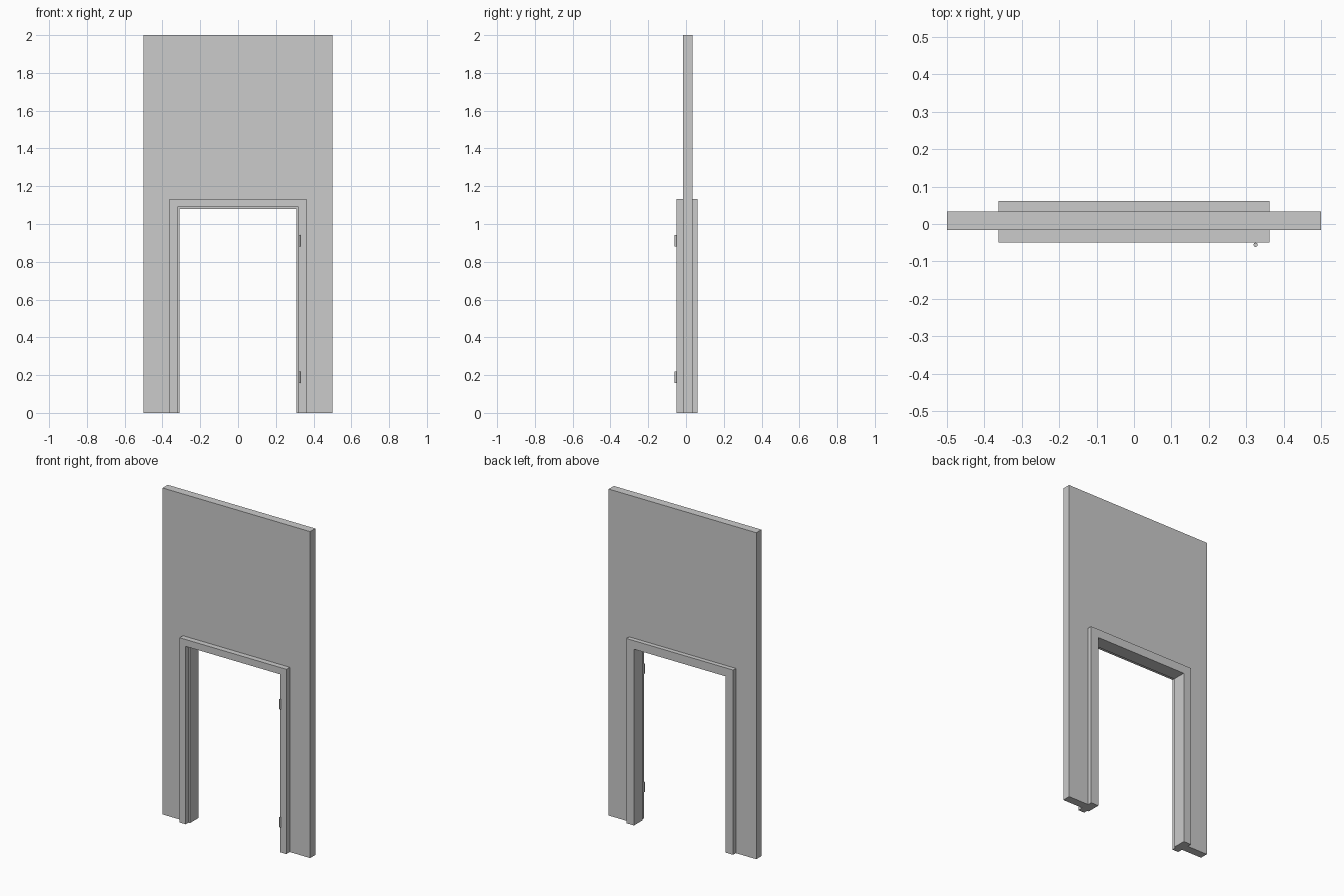
import bpy, bmesh
from mathutils import Vector

if "Cube" in bpy.data.objects:
    bpy.data.objects.remove(bpy.data.objects["Cube"])


def finish(name, bm):
    bmesh.ops.recalc_face_normals(bm, faces=bm.faces[:])
    me = bpy.data.meshes.new(name)
    bm.to_mesh(me)
    bm.free()
    ob = bpy.data.objects.new(name, me)
    bpy.context.collection.objects.link(ob)
    return ob


def extrude_outline(name, outline, y0, y1):
    """Extrude an (x, z) outline from y0 to y1."""
    bm = bmesh.new()
    face = bm.faces.new([bm.verts.new((x, y0, z)) for x, z in outline])
    geo = bmesh.ops.extrude_face_region(bm, geom=[face])["geom"]
    verts = [g for g in geo if isinstance(g, bmesh.types.BMVert)]
    bmesh.ops.translate(bm, verts=verts, vec=Vector((0, y1 - y0, 0)))
    return finish(name, bm)


def sweep_doorway(name, profile, rise):
    """Sweep an (offset, y) profile up, across and down with mitred corners."""
    bm = bmesh.new()
    rings = [[bm.verts.new((side * d, y, up * (d + rise))) for d, y in profile]
             for side, up in ((-1, 0), (-1, 1), (1, 1), (1, 0))]
    n = len(profile)
    for a, b in zip(rings, rings[1:]):
        for i in range(n):
            j = (i + 1) % n
            bm.faces.new((a[i], a[j], b[j], b[i]))
    bm.faces.new(rings[0])
    bm.faces.new(rings[-1])
    return finish(name, bm)


W0, W1 = -0.016, 0.034    # wall faces
F0, F1 = -0.049, 0.061    # frame faces
RISE = 0.77               # lintel height above jamb offset
SLOT, OUTER = 0.33, 0.362

# Wall panel with the doorway cut out
extrude_outline("wall", [(-0.5, 0), (-0.5, 2), (0.5, 2), (0.5, 0),
                         (SLOT, 0), (SLOT, SLOT + RISE),
                         (-SLOT, SLOT + RISE), (-SLOT, 0)], W0, W1)

# Door frame: casing on both sides of the wall, lining and door rebate
sweep_doorway("door_frame", [(OUTER, F0), (0.32, F0), (0.32, -0.022), (0.31, -0.022),
                             (0.31, F1), (OUTER, F1), (OUTER, W1), (SLOT, W1),
                             (SLOT, W0), (OUTER, W0)], RISE)

# Hinge barrels on the right jamb
for name, z in (("lower_hinge", 0.188), ("upper_hinge", 0.912)):
    bpy.ops.mesh.primitive_cylinder_add(vertices=16, radius=0.0055, depth=0.06,
                                        location=(0.325, -0.0555, z))
    hinge = bpy.context.object
    hinge.name = name
    bpy.ops.object.shade_smooth_by_angle()
